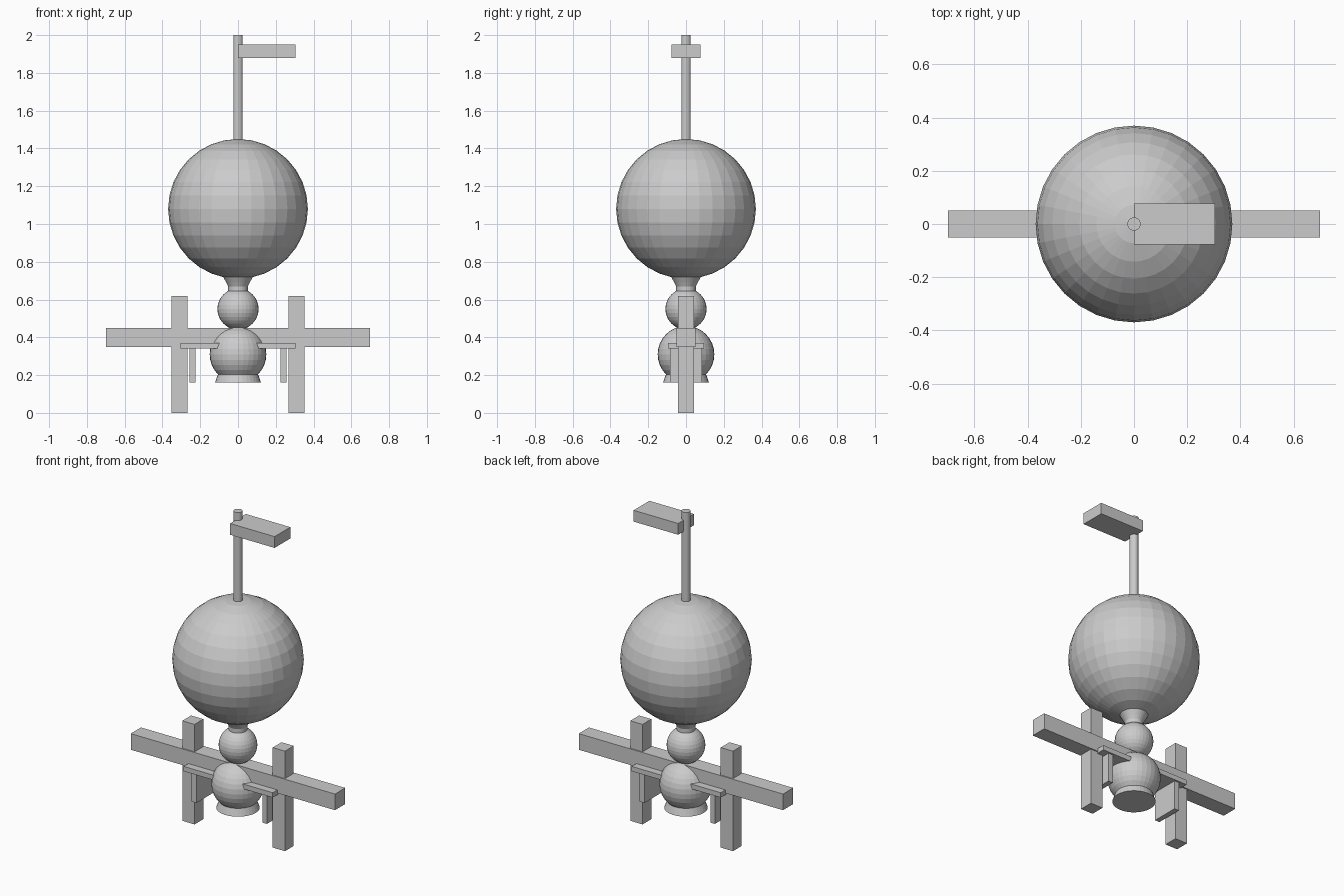
import bpy, bmesh
from mathutils import Vector
from math import cos, sin, tau

if "Cube" in bpy.data.objects:
    bpy.data.objects.remove(bpy.data.objects["Cube"])


def finish(name, bm):
    bmesh.ops.recalc_face_normals(bm, faces=bm.faces)
    mesh = bpy.data.meshes.new(name)
    bm.to_mesh(mesh)
    bm.free()
    obj = bpy.data.objects.new(name, mesh)
    bpy.context.collection.objects.link(obj)
    return obj


def box(name, lo, hi):
    lo, hi = Vector(lo), Vector(hi)
    bm = bmesh.new()
    bmesh.ops.create_cube(bm, size=1)
    bmesh.ops.scale(bm, vec=hi - lo, verts=bm.verts)
    bmesh.ops.translate(bm, vec=(lo + hi) / 2, verts=bm.verts)
    return finish(name, bm)


def ball(name, z, r):
    bm = bmesh.new()
    bmesh.ops.create_uvsphere(bm, u_segments=32, v_segments=16, radius=r)
    bmesh.ops.translate(bm, vec=(0, 0, z), verts=bm.verts)
    return finish(name, bm)


def turned(name, profile, n=32):
    # closed solid of revolution from (radius, height) points
    bm = bmesh.new()
    rings = [[bm.verts.new((r * cos(tau * i / n), r * sin(tau * i / n), z))
              for i in range(n)] for r, z in profile]
    for a, b in zip(rings, rings[1:]):
        for i in range(n):
            j = (i + 1) % n
            bm.faces.new((a[i], a[j], b[j], b[i]))
    bm.faces.new(rings[0])
    bm.faces.new(rings[-1])
    return finish(name, bm)


# Stacked central body
turned("base_flare", [(0.122, 0.16), (0.106, 0.205), (0.09, 0.21)])
ball("lower_ball", 0.31, 0.15)
ball("middle_ball", 0.55, 0.109)
turned("neck_collar", [(0.052, 0.64), (0.052, 0.67), (0.062, 0.69), (0.082, 0.725)])
ball("large_ball", 1.08, 0.37)

# Mast and flag
turned("mast", [(0.025, 1.40), (0.025, 2.0)], 24)
box("flag", (0, -0.077, 1.88), (0.305, 0.077, 1.95))

# Crossbar
box("crossbar", (-0.7, -0.05, 0.35), (0.7, 0.05, 0.45))

# Mirrored posts, shelves and hanging plates
sides = (
    ("post", 0.268, 0.352, 0.043, 0.0, 0.62),
    ("shelf", 0.08, 0.305, 0.096, 0.34, 0.37),
    ("hanging_plate", 0.226, 0.258, 0.085, 0.16, 0.345),
)
for name, x0, x1, y, z0, z1 in sides:
    box("right_" + name, (x0, -y, z0), (x1, y, z1))
    box("left_" + name, (-x1, -y, z0), (-x0, y, z1))
